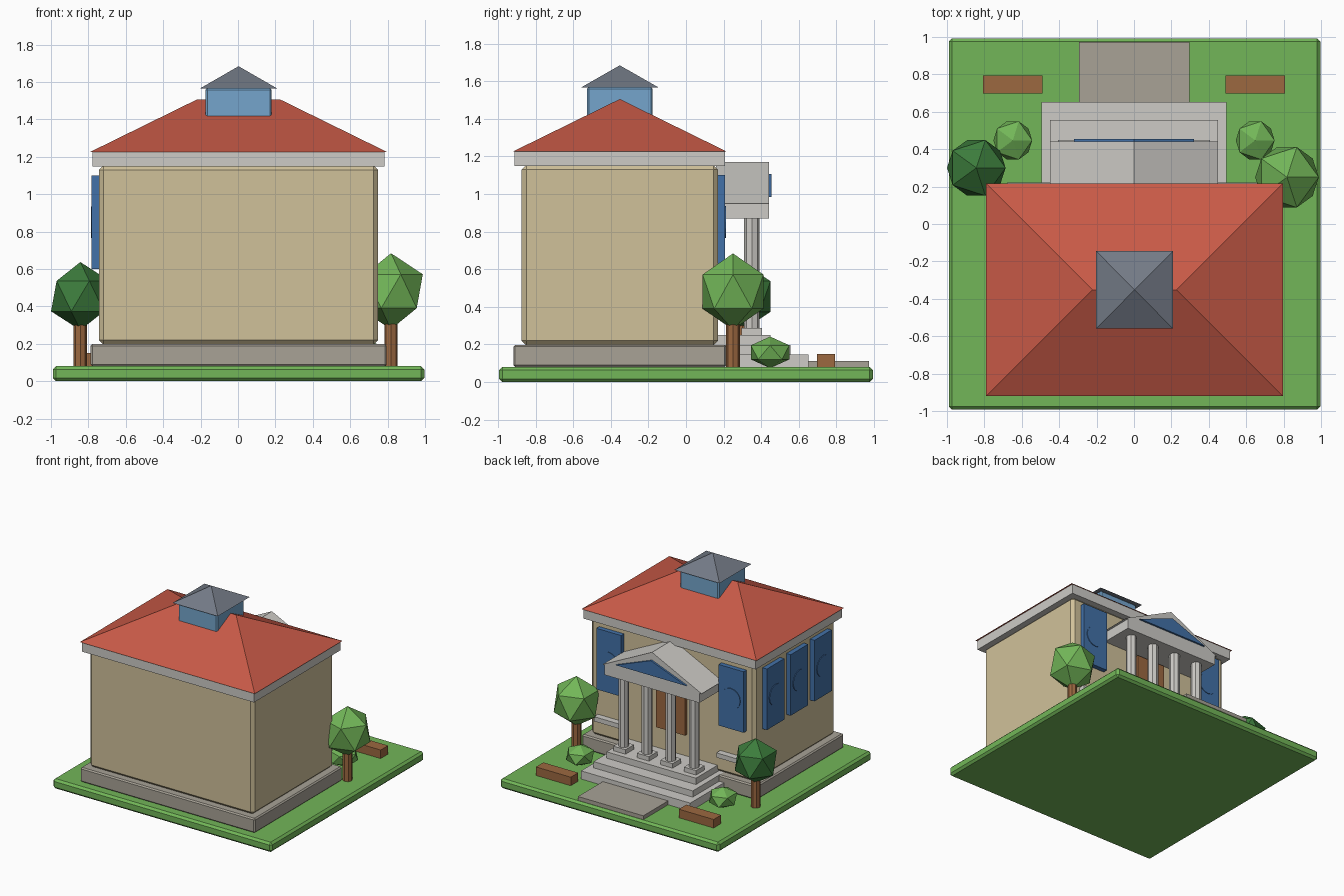
import bpy, bmesh, math
from mathutils import Matrix

if "Cube" in bpy.data.objects:
    bpy.data.objects.remove(bpy.data.objects["Cube"])

CX, CY = 0.003, -0.352      # centre of the main building


def material(name, r, g, b):
    def lin(c):
        c /= 255
        return c / 12.92 if c < 0.04045 else ((c + 0.055) / 1.055) ** 2.4
    m = bpy.data.materials.new(name)
    m.diffuse_color = (lin(r), lin(g), lin(b), 1)
    m.use_nodes = True
    m.node_tree.nodes["Principled BSDF"].inputs["Base Color"].default_value = m.diffuse_color
    return m


GREEN = material("leaf_green", 114, 182, 88)
DARK = material("dark_green", 60, 124, 60)
STONE = material("pale_stone", 205, 203, 198)
PAVING = material("grey_stone", 168, 162, 150)
WALL = material("sand_wall", 208, 193, 154)
RED = material("roof_red", 200, 90, 71)
BLUE = material("window_blue", 66, 113, 168)
SKY = material("light_blue_glass", 117, 165, 204)
SLATE = material("slate_grey", 115, 122, 134)
BROWN = material("wood_brown", 156, 104, 64)


def finish(name, bm, mat):
    bmesh.ops.recalc_face_normals(bm, faces=bm.faces)
    me = bpy.data.meshes.new(name)
    bm.to_mesh(me)
    bm.free()
    me.materials.append(mat)
    ob = bpy.data.objects.new(name, me)
    bpy.context.collection.objects.link(ob)
    return ob


def box(name, x, y, z, mat, bevel=0):
    """Box from (min, max) ranges, with optional chamfer."""
    bm = bmesh.new()
    bmesh.ops.create_cube(bm, size=1)
    for v in bm.verts:
        v.co = [(a + b) / 2 + c * (b - a) for (a, b), c in zip((x, y, z), v.co)]
    if bevel:
        bmesh.ops.bevel(bm, geom=bm.edges[:], offset=bevel, segments=1, affect='EDGES')
    return finish(name, bm, mat)


def around(c, h):
    return (c - h, c + h)


def cylinder(name, loc, r, h, mat, sides=8, axis='Z'):
    bm = bmesh.new()
    bmesh.ops.create_cone(bm, cap_ends=True, segments=sides, radius1=r, radius2=r, depth=h)
    rot = {'Z': Matrix(), 'X': Matrix.Rotation(math.pi / 2, 4, 'Y'),
           'Y': Matrix.Rotation(math.pi / 2, 4, 'X')}[axis]
    bm.transform(Matrix.Translation(loc) @ rot)
    return finish(name, bm, mat)


def hip_roof(name, hx, hy, z0, z1, ridge, mat):
    bm = bmesh.new()
    base = [bm.verts.new((CX + sx * hx, CY + sy * hy, z0))
            for sx, sy in ((-1, -1), (1, -1), (1, 1), (-1, 1))]
    top = [bm.verts.new((CX + s * ridge, CY, z1)) for s in ((-1, 1) if ridge else (0,))]
    l, r = top[0], top[-1]
    bm.faces.new(base)
    for a, b, ends in ((0, 1, (r, l)), (1, 2, (r,)), (2, 3, (l, r)), (3, 0, (l,))):
        bm.faces.new([base[a], base[b]] + (list(ends) if ridge else [l]))
    return finish(name, bm, mat)


def gable(name, hw, z0, z1, y0, y1, mat):
    bm = bmesh.new()
    f = bm.faces.new([bm.verts.new((x, y0, z)) for x, z in ((-hw, z0), (hw, z0), (0, z1))])
    ext = bmesh.ops.extrude_face_region(bm, geom=[f])
    for v in ext['geom']:
        if isinstance(v, bmesh.types.BMVert):
            v.co.y = y1
    return finish(name, bm, mat)


def foliage(name, loc, scale, mat):
    bm = bmesh.new()
    bmesh.ops.create_icosphere(bm, subdivisions=1, radius=1)
    bm.transform(Matrix.Translation(loc) @ Matrix.Diagonal((*scale, 1)))
    return finish(name, bm, mat)


# Lawn and main block
box("lawn", around(CX, 0.993), around(0, 0.993), (0, 0.08), GREEN, 0.017)
box("plinth", around(CX, 0.792), around(CY, 0.566), (0.08, 0.198), PAVING, 0.01)
box("walls", around(CX, 0.746), around(CY, 0.522), (0.195, 1.155), WALL, 0.025)
box("cornice", around(CX, 0.78), around(CY, 0.559), (1.148, 1.228), STONE)
hip_roof("main_roof", 0.793, 0.568, 1.226, 1.505, 0.225, RED)

# Cupola
box("cupola", around(CX, 0.177), around(CY, 0.175), (1.37, 1.568), SKY, 0.01)
hip_roof("cupola_roof", 0.205, 0.207, 1.566, 1.684, 0, SLATE)

# Steps, path and door on the entrance side (+y)
for i, (hw, y1, z0, z1) in enumerate(((0.495, 0.652, 0.08, 0.147),
                                      (0.45, 0.555, 0.147, 0.198),
                                      (0.405, 0.45, 0.198, 0.25))):
    box(f"step_{i + 1}", around(0, hw), (0.15, y1), (z0, z1), STONE)
box("path", around(0.002, 0.296), (0.64, 0.973), (0.08, 0.112), PAVING)
box("door", around(0, 0.13), (0.15, 0.2), (0.43, 0.85), BROWN)

# Portico
for i, x in enumerate((-0.32, -0.107, 0.107, 0.32)):
    box(f"column_base_{i + 1}", around(x, 0.055), around(0.35, 0.055), (0.25, 0.287), STONE)
    cylinder(f"column_{i + 1}", (x, 0.35, 0.58), 0.041, 0.59, STONE)
box("portico_beam", around(0, 0.43), (0.16, 0.44), (0.87, 0.952), STONE)
gable("pediment", 0.45, 0.95, 1.17, 0.16, 0.44, STONE)
gable("pediment_panel", 0.32, 0.985, 1.107, 0.43, 0.455, BLUE)

# Windows: two on the entrance wall with ledges, three on the left wall
for side, x in (("right", 0.555), ("left", -0.555)):
    box(f"entrance_window_{side}", around(x, 0.113), (0.15, 0.208), (0.6, 1.1), BLUE)
    cylinder(f"entrance_window_disc_{side}", (x, 0.192, 0.85), 0.085, 0.042, BLUE, 16, 'Y')
    box(f"ledge_{side}", around(x, 0.125), (0.15, 0.222), (0.34, 0.378), STONE)
for i in range(3):
    y = CY + (i - 1) * 0.308
    box(f"side_window_{i + 1}", (-0.782, -0.73), around(y, 0.113), (0.6, 1.1), BLUE)
    cylinder(f"side_window_disc_{i + 1}", (-0.766, y, 0.85), 0.085, 0.042, BLUE, 16, 'X')

# Garden: benches, bushes, trees
for side, s in (("right", 1), ("left", -1)):
    box(f"bench_{side}", around(s * 0.648, 0.158), (0.697, 0.793), (0.08, 0.15), BROWN)
    foliage(f"bush_{side}", (s * 0.648, 0.447, 0.158), (0.116, 0.12, 0.084), GREEN)
for side, x, y, zc, r, rz, mat in (("right", 0.818, 0.25, 0.481, 0.19, 0.203, GREEN),
                                   ("left", -0.843, 0.3, 0.455, 0.175, 0.182, DARK)):
    cylinder(f"trunk_{side}", (x, y, 0.22), 0.036, 0.28, BROWN)
    foliage(f"tree_crown_{side}", (x, y, zc), (r, r, rz), mat)
